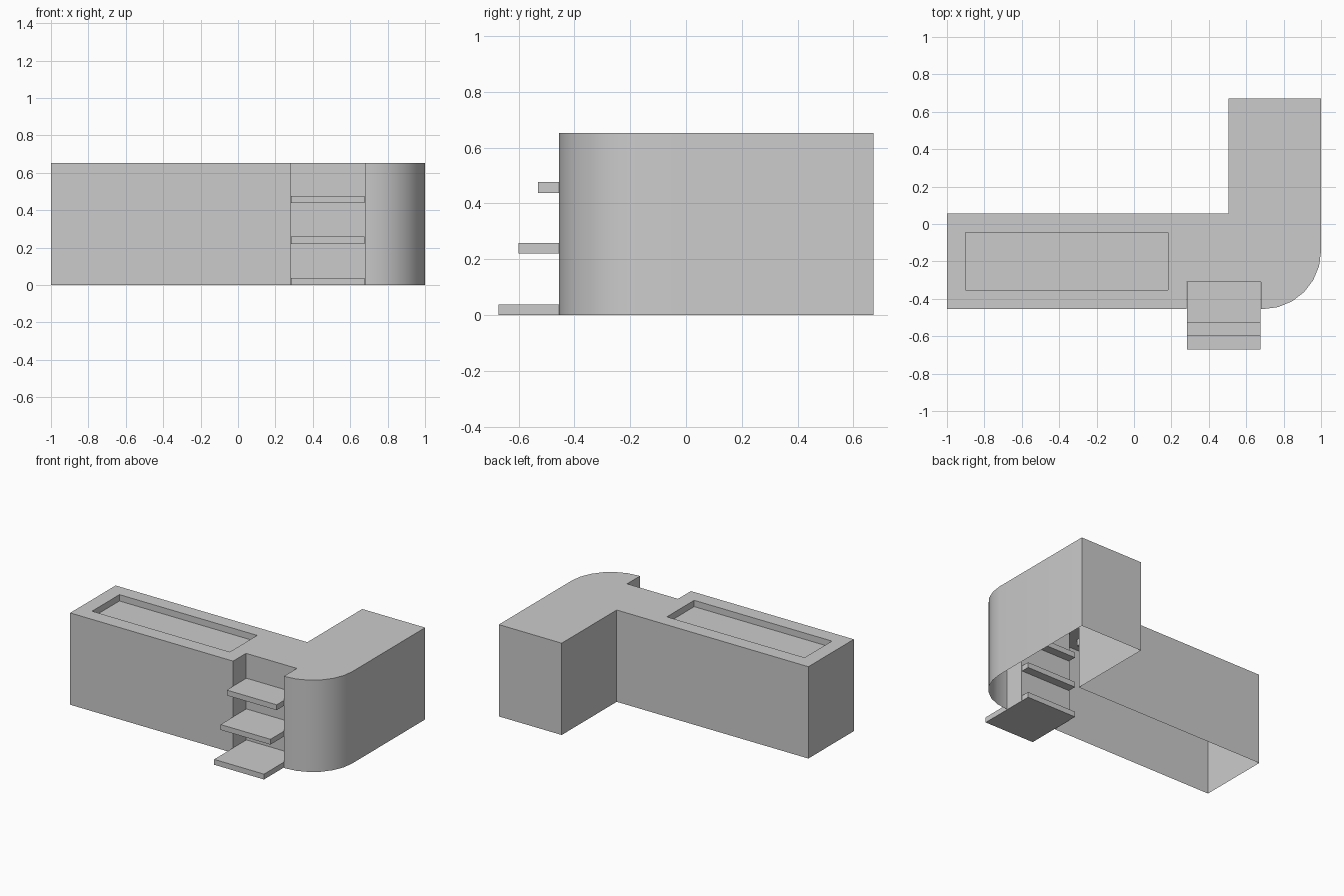
import bpy, bmesh, math

if "Cube" in bpy.data.objects:
    bpy.data.objects.remove(bpy.data.objects["Cube"])

H = 0.652            # body height
POOL_DEPTH = 0.045


def add_object(name, bm):
    mesh = bpy.data.meshes.new(name)
    bm.to_mesh(mesh)
    bm.free()
    obj = bpy.data.objects.new(name, mesh)
    bpy.context.collection.objects.link(obj)
    return obj


def loop_walls(bm, points, z0, z1):
    """Vertical walls along a closed outline; returns both vertex loops."""
    low = [bm.verts.new((x, y, z0)) for x, y in points]
    high = [bm.verts.new((x, y, z1)) for x, y in points]
    n = len(points)
    for i in range(n):
        j = (i + 1) % n
        bm.faces.new((low[i], low[j], high[j], high[i]))
    return low, high


def loop_edges(bm, verts):
    return [bm.edges.get((v, verts[(i + 1) % len(verts)])) for i, v in enumerate(verts)]


# L-shaped body outline, with stair notch and rounded front corner
R = 0.31
corner = [(0.69 + R * math.cos(math.radians(a)), -0.145 + R * math.sin(math.radians(a)))
          for a in range(-90, 1, 15)]
outline = [(-1, -0.455), (0.28, -0.455), (0.28, -0.31), (0.68, -0.31), (0.68, -0.455)]
outline += corner + [(1, 0.672), (0.506, 0.672), (0.506, 0.055), (-1, 0.055)]
pool = [(-0.9, -0.352), (0.182, -0.352), (0.182, -0.045), (-0.9, -0.045)]

# Body shell: open underneath, with a recessed basin in the top
bm = bmesh.new()
low, rim = loop_walls(bm, outline, 0, H)
basin_floor, basin_rim = loop_walls(bm, pool[::-1], H - POOL_DEPTH, H)
bm.faces.new(basin_floor[::-1])
bmesh.ops.triangle_fill(bm, use_beauty=True, normal=(0, 0, 1),
                        edges=loop_edges(bm, rim) + loop_edges(bm, basin_rim))
bmesh.ops.dissolve_limit(bm, angle_limit=0.01, verts=[], edges=bm.edges[:])
bmesh.ops.recalc_face_normals(bm, faces=bm.faces)
body = add_object("deck_body", bm)
bpy.context.view_layer.objects.active = body
body.select_set(True)
bpy.ops.object.shade_smooth_by_angle(angle=math.radians(30))

# Floating steps, tails reaching slightly through the notch wall
for i, (front, z) in enumerate([(-0.672, 0.0), (-0.6, 0.22), (-0.53, 0.438)]):
    bm = bmesh.new()
    bmesh.ops.create_cube(bm, size=1)
    back = -0.25
    bmesh.ops.scale(bm, vec=(0.392, back - front, 0.038), verts=bm.verts)
    bmesh.ops.translate(bm, vec=(0.479, (front + back) / 2, z + 0.019), verts=bm.verts)
    add_object(f"step_{i + 1}", bm)
